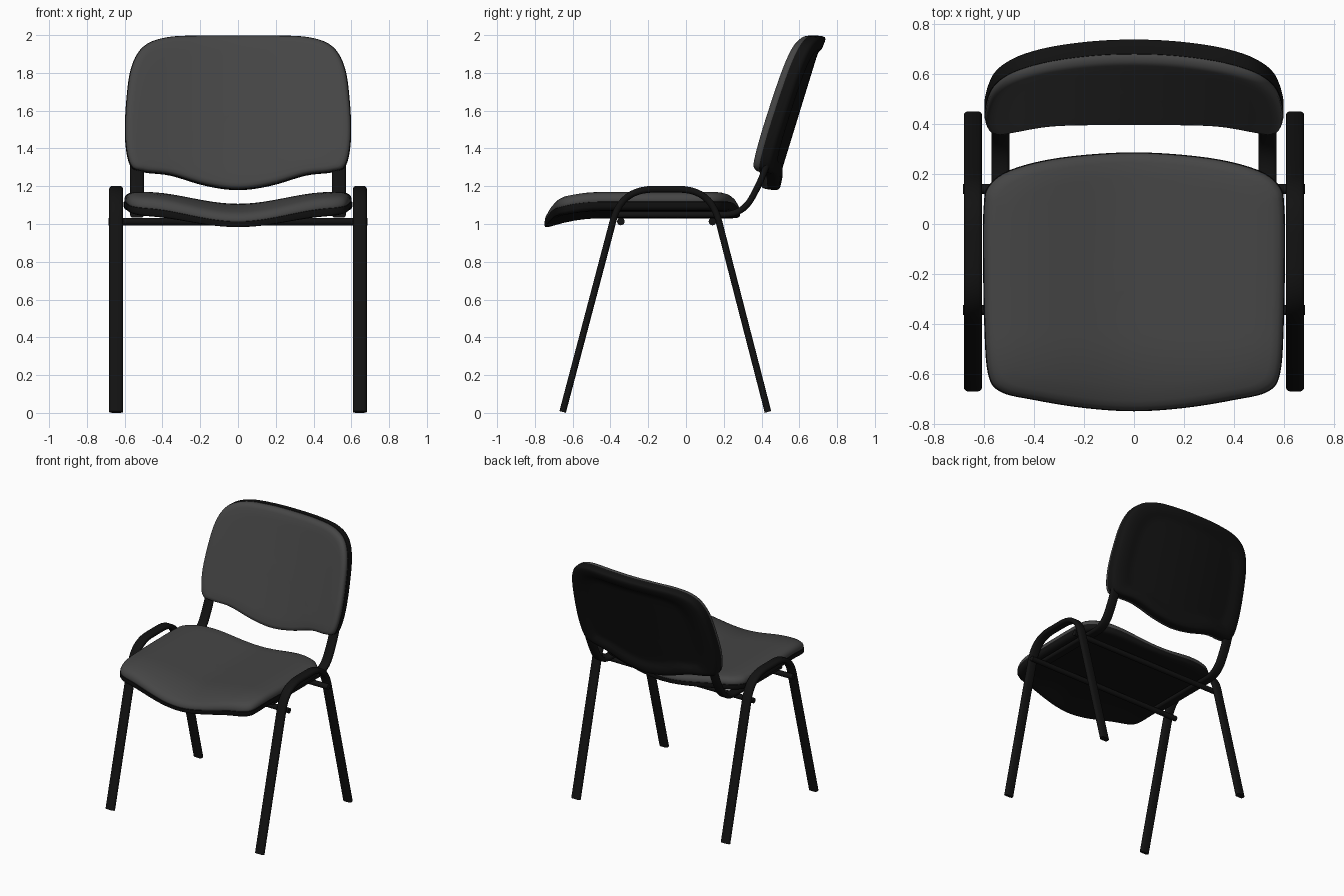
import bpy, bmesh, math
from mathutils import Vector

if "Cube" in bpy.data.objects:
    bpy.data.objects.remove(bpy.data.objects["Cube"])


def material(name, v):
    m = bpy.data.materials.new(name)
    m.diffuse_color = (v, v, v, 1)
    m.use_nodes = True
    m.node_tree.nodes["Principled BSDF"].inputs["Base Color"].default_value = m.diffuse_color
    return m


FABRIC = material("grey_fabric", 0.06)
BLACK = material("black", 0.006)


def finish(name, bm, mat, angle=50):
    me = bpy.data.meshes.new(name)
    bm.to_mesh(me)
    bm.free()
    ob = bpy.data.objects.new(name, me)
    bpy.context.collection.objects.link(ob)
    me.materials.append(mat)
    bpy.ops.object.select_all(action='DESELECT')
    ob.select_set(True)
    bpy.context.view_layer.objects.active = ob
    bpy.ops.object.shade_smooth_by_angle(angle=math.radians(angle))
    return ob


def smooth_outline(half, steps=5):
    """Mirror a half outline in x and round it with a closed Catmull-Rom curve."""
    pts = [Vector(p) for p in half + [(-x, y) for x, y in half[-2:0:-1]]]
    n, out = len(pts), []
    for i in range(n):
        a, b, c, d = (pts[(i + k) % n] for k in (-1, 0, 1, 2))
        for s in range(steps):
            t = s / steps
            out.append(0.5 * (2 * b + (c - a) * t + (2 * a - 5 * b + 4 * c - d) * t * t
                              + (3 * b - a - 3 * c + d) * t ** 3))
    return out


def pad(name, outline, centre, profile, surf, facing, mat):
    """Concentric rings (scale, offset) laid on a curved surface, closed at the centre."""
    bm = bmesh.new()
    c = Vector(centre)
    rings = []
    for s, off in profile:
        rings.append([bm.verts.new(surf(*(c + (p - c) * s), off)) for p in outline])
    mid = bm.verts.new(surf(c.x, c.y, profile[-1][1]))
    n = len(outline)
    for i in range(n):
        j = (i + 1) % n
        for a, b in zip(rings, rings[1:]):
            bm.faces.new((a[i], a[j], b[j], b[i]))
        f = bm.faces.new((rings[-1][i], rings[-1][j], mid))
    f.normal_update()
    if f.normal.dot(Vector(facing)) < 0:
        bmesh.ops.reverse_faces(bm, faces=bm.faces[:])
    finish(name, bm, mat)


def fillet(pts, cut, steps=10):
    """Round the inner corners of a polyline."""
    pts = [Vector(p) for p in pts]
    out = [pts[0]]
    for a, b, c in zip(pts, pts[1:], pts[2:]):
        p, q = b + (a - b).normalized() * cut, b + (c - b).normalized() * cut
        for k in range(steps + 1):
            t = k / steps
            out.append(p * (1 - t) ** 2 + b * 2 * t * (1 - t) + q * t * t)
    return out + [pts[-1]]


def flat_tube(name, x, path, half_w, half_t):
    """Sweep a flattened oval section along a (y, z) path."""
    sect = []
    for k in range(16):
        a = 2 * math.pi * (k + 0.5) / 16
        side = half_w - half_t if math.cos(a) > 0 else half_t - half_w
        sect.append((side + half_t * math.cos(a), half_t * math.sin(a)))
    bm = bmesh.new()
    rings = []
    for i, p in enumerate(path):
        t = (path[min(i + 1, len(path) - 1)] - path[max(i - 1, 0)]).normalized()
        rings.append([bm.verts.new((x + u, p.x - t.y * v, p.y + t.x * v)) for u, v in sect])
    for a, b in zip(rings, rings[1:]):
        for k in range(16):
            m = (k + 1) % 16
            bm.faces.new((a[k], a[m], b[m], b[k]))
    bm.faces.new(rings[0])
    bm.faces.new(rings[-1])
    bmesh.ops.recalc_face_normals(bm, faces=bm.faces[:])
    finish(name, bm, BLACK)


# Seat: dished across its width, front edge rolling down
def seat_surf(x, y, off):
    dish = (1 - math.cos(math.pi * min(abs(x) / 0.5, 1))) / 2
    drop = 0.055 * (max(0, -0.45 - y) / 0.3) ** 2
    return (x, y, 1.065 + off + (0.05 + 0.3 * off) * dish - drop)


seat_outline = smooth_outline([
    (0, -.75), (.2, -.737), (.4, -.705), (.535, -.672), (.585, -.6), (.6, -.4), (.605, -.1),
    (.602, .07), (.585, .15), (.5, .215), (.3, .265), (0, .287)])
INNER = (.8, .7, .6, .5, .4, .3, .2, .1)
pad("seat_cushion", seat_outline, (0, -.23),
    [(.985, -.005), (.995, .002), (.995, .014), (.985, .027), (.96, .036), (.92, .041)]
    + [(s, .042) for s in INNER], seat_surf, (0, 0, 1), FABRIC)
pad("seat_shell", seat_outline, (0, -.23),
    [(.98, .004), (1, .002), (1, -.018), (.99, -.028), (.96, -.034), (.9, -.035)]
    + [(s, -.035) for s in INNER], seat_surf, (0, 0, -1), BLACK)


# Backrest: leaning back and wrapped around the sitter
def back_surf(x, z, off):
    return (x, .435 + .307 * (z - 1.19) - .09 * (x / .6) ** 2 + off, z - .1 * off)


back_outline = smooth_outline([
    (0, 1.183), (.17, 1.205), (.36, 1.26), (.5, 1.277), (.57, 1.31), (.598, 1.45), (.592, 1.65),
    (.565, 1.83), (.5, 1.94), (.38, 1.988), (.2, 1.998), (0, 1.998)])
pad("backrest_cushion", back_outline, (0, 1.6),
    [(.985, .005), (.995, -.002), (.995, -.018), (.985, -.032), (.96, -.042), (.92, -.046)]
    + [(s, -.047) for s in INNER], back_surf, (0, -1, 0), FABRIC)
pad("backrest_shell", back_outline, (0, 1.6),
    [(.98, -.004), (1, -.002), (1, .04), (.99, .053), (.965, .06), (.92, .06), (.83, .056),
     (.79, .044)] + [(s, .042) for s in INNER[1:]], back_surf, (0, 1, 0), BLACK)

# Side frames (one bent tube makes a front and back leg) and backrest supports
leg_path = fillet([(-.653, .005), (-.342, 1.184), (.13, 1.184), (.434, .005)], .17)
support_path = fillet([(-.37, 1.05), (.3, 1.05), (.405, 1.24), (.5, 1.55)], .1)
for side, sx in (("left", -1), ("right", 1)):
    flat_tube(side + "_leg_frame", sx * .645, leg_path, .037, .018)
    flat_tube(side + "_back_support", sx * .535, support_path, .037, .017)

# Cross rods under the seat
for name, y in (("front_cross_rod", -.345), ("back_cross_rod", .14)):
    bpy.ops.mesh.primitive_cylinder_add(vertices=16, radius=.02, depth=1.37,
                                        location=(0, y, 1.013), rotation=(0, math.pi / 2, 0))
    rod = bpy.context.object
    rod.name = name
    rod.data.materials.append(BLACK)
    bpy.ops.object.shade_smooth_by_angle(angle=math.radians(50))
